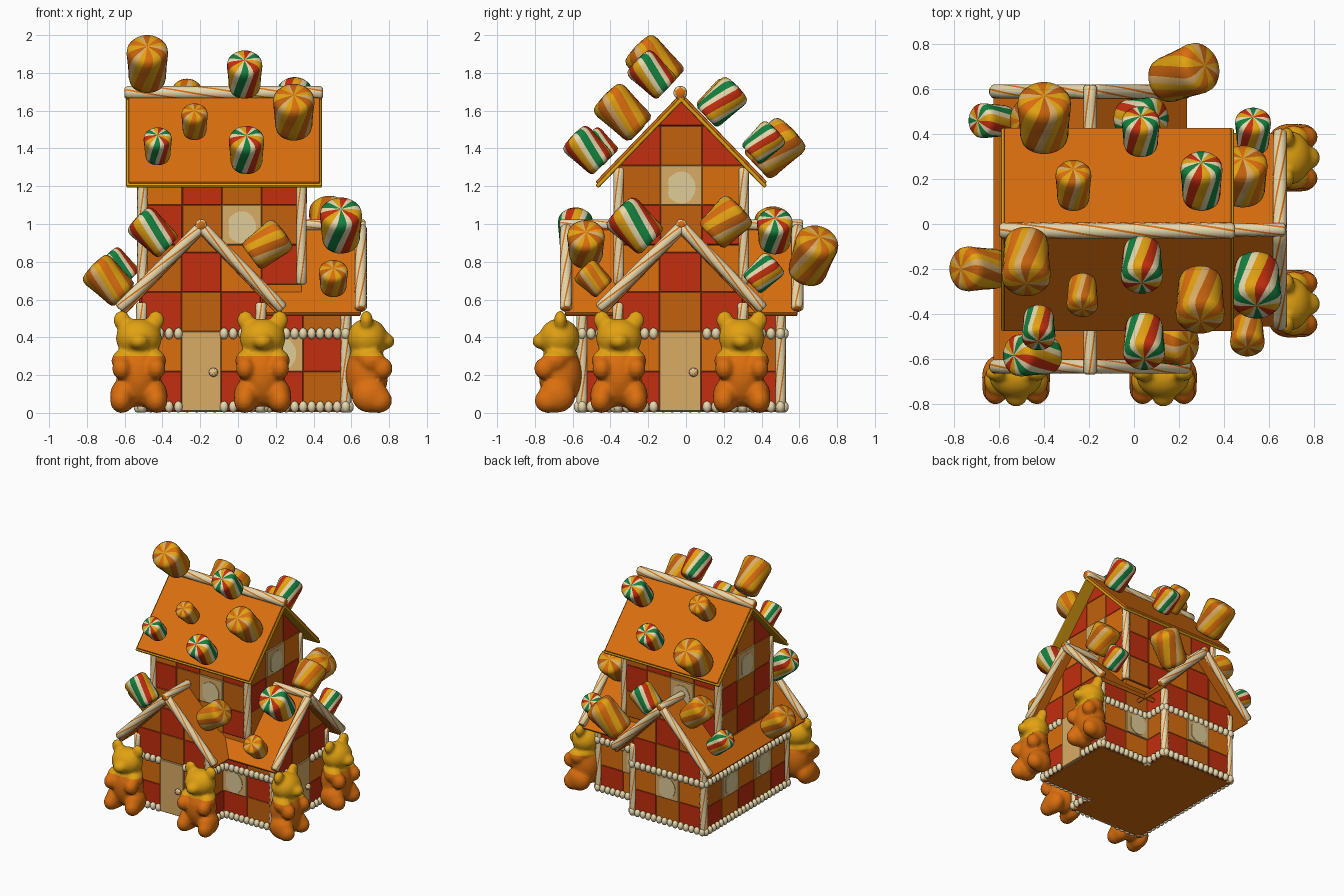
import bpy, bmesh, math, random
from mathutils import Vector, Matrix

if "Cube" in bpy.data.objects:
    bpy.data.objects.remove(bpy.data.objects["Cube"])

random.seed(4)
V = Vector
UP = V((0, 0, 1))

# Palette (sRGB 0-255 converted to linear)
COLS = [("red", 194, 46, 14), ("orange", 218, 110, 14), ("brown_orange", 194, 97, 14),
        ("gold", 226, 162, 18), ("tan", 217, 172, 102), ("cream", 230, 215, 172),
        ("green", 20, 128, 62), ("pale_tan", 224, 204, 152)]
RED, ORANGE, BROWN, GOLD, TAN, CREAM, GREEN, PALE = range(8)
lin = lambda c: (c / 255 / 12.92) if c < 11 else ((c / 255 + .055) / 1.055) ** 2.4
MATS = []
for n, r, g, b in COLS:
    m = bpy.data.materials.new(n)
    m.diffuse_color = (lin(r), lin(g), lin(b), 1)
    m.use_nodes = True
    m.node_tree.nodes["Principled BSDF"].inputs["Base Color"].default_value = m.diffuse_color
    MATS.append(m)


def finish(name, bm, smooth=False):
    bmesh.ops.recalc_face_normals(bm, faces=bm.faces)
    for f in bm.faces:
        f.smooth = smooth
    me = bpy.data.meshes.new(name)
    bm.to_mesh(me)
    bm.free()
    for m in MATS:
        me.materials.append(m)
    ob = bpy.data.objects.new(name, me)
    bpy.context.collection.objects.link(ob)
    return ob


def loft(bm, loops, mat, close=False):
    rows = [[bm.verts.new(p) for p in l] for l in loops]
    n = len(rows[0])
    fs = [bm.faces.new((a[k], a[(k + 1) % n], b[(k + 1) % n], b[k]))
          for a, b in zip(rows, rows[1:]) for k in range(n)]
    fs.append(bm.faces.new(rows[-1]))
    if close:
        fs.append(bm.faces.new(rows[0][::-1]))
    for f in fs:
        f.material_index = mat


def lathe(name, p, d, prof, n, rule, twist=0):
    """Spin a (radius, height) profile about direction d; rule(ring, seg) gives the colour."""
    bm = bmesh.new()
    q = V(d).to_track_quat('Z', 'Y')
    rows = []
    for r, h in prof:
        rows.append([bm.verts.new(V(p) + q @ V((r * math.cos(a), r * math.sin(a), h)))
                     for a in [2 * math.pi * k / n + twist * h for k in range(n)]])
    for i, (a, b) in enumerate(zip(rows, rows[1:])):
        for k in range(n):
            f = bm.faces.new((a[k], a[(k + 1) % n], b[(k + 1) % n], b[k]))
            f.material_index = rule(i, k)
    bmesh.ops.remove_doubles(bm, verts=bm.verts, dist=1e-5)
    return finish(name, bm, True)


def stick(name, a, b, r=.032):
    """Twisted candy stick from a to b"""
    a, b = V(a), V(b)
    L = (b - a).length
    k = max(3, int(L / .06))
    prof = [(0, 0), (.7 * r, 0)] + [(r, .4 * r + (L - .8 * r) * i / k) for i in range(k + 1)] + [(.7 * r, L), (0, L)]
    lathe(name, a, b - a, prof, 25, lambda i, j: ORANGE if j % 5 == 0 or i in (0, k + 3) else CREAM, 5)


FRUIT = (GREEN, CREAM, RED, GOLD, CREAM)
CARAMEL = (ORANGE, GOLD, BROWN, TAN, GOLD)


def candy(name, c, d, r, L, pal):
    """Fat striped roof candy centred at c, standing along d"""
    prof = [(x * r, (z - .5) * L) for x, z in ((0, 0), (.7, 0), (.85, .05), (.9, .15), (.92, .35), (.96, .6),
                                               (1, .8), (.97, .9), (.85, .97), (.6, 1), (0, 1.02))]
    # coloured stripes are a little wider than the cream ones
    wide = [i for i, w in enumerate((3, 2, 3, 3, 2) if pal is FRUIT else (3, 3, 3, 2, 2)) for _ in range(w)]
    lathe(name, c, d, prof, 39, lambda i, k: pal[wide[k % 13]], 3)


# Walls: plates of square tiles, clipped under the roof
def wall(name, start, n, width, z0, top, par=0, gable=False, special={}):
    n = V(n)
    u = UP.cross(n)
    o = V((*start, 0))
    cols = max(1, round(width / .21))
    w = width / cols
    bm = bmesh.new()
    P = lambda a, z, t: o + u * a + UP * z + n * t
    for i in range(cols):
        for j in range(6):
            kind = special.get((i, j), "tile")
            a0, b0 = i * w, z0 + .21 * j
            if kind == "skip" or b0 > top:
                continue
            a1, b1 = a0 + w, b0 + (.42 if kind == "door" else .21)
            rect = lambda s, t: [P(a0 + s, b0 + s, t), P(a1 - s, b0 + s, t), P(a1 - s, b1 - s, t), P(a0 + s, b1 - s, t)]
            t = .014 if kind == "tile" else .024
            col = RED if (i + j + par) % 2 == 0 else random.choice((ORANGE, BROWN))
            loft(bm, [rect(0, 0), rect(0, t - .003), rect(.003, t)], col if kind == "tile" else TAN)
            if kind == "window":      # icing pane
                sp = lambda x: math.copysign(abs(x) ** .75, x)
                ring = lambda t: [P((a0 + a1) / 2 + .072 * sp(math.cos(g)) * (1 + .05 * math.cos(5 * g)),
                                    (b0 + b1) / 2 - .012 + .08 * sp(math.sin(g)) * (1 + .05 * math.cos(4 * g)), t)
                                  for g in [math.pi * k / 14 for k in range(28)]]
                loft(bm, [ring(.02), ring(.029)], PALE)
            if kind == "door":        # peppermint knob
                lathe(name + "_knob", P(a1 - .04, .215, .024), n, [(0, 0), (.02, 0), (.024, .01), (.018, .024), (0, .028)],
                      24, lambda i, k: ORANGE if k % 4 == 0 else CREAM)
    planes = [(P(width / 2, top, 0), u * s + UP) for s in (1, -1)] if gable else [(P(0, top, 0), UP)]
    for co, no in planes:
        bmesh.ops.bisect_plane(bm, geom=bm.verts[:] + bm.edges[:] + bm.faces[:], plane_co=co, plane_no=no, clear_outer=True)
    finish(name, bm)


S, N, E, W = (0, -1, 0), (0, 1, 0), (1, 0, 0), (-1, 0, 0)
X0, X1, X2 = -.51, .12, .57            # front wing x range, right wing end
Y0, Y1, Y2, Y3 = -.55, -.36, .30, .50  # front, right wing sides, back
DOOR = {(1, 0): "door", (1, 1): "skip"}
LOW = [("front_wall", (X0, Y0), S, X1 - X0, True, DOOR),
       ("front_inner_wall", (X1, Y0), E, Y1 - Y0, False, {}),
       ("right_wing_front_wall", (X1, Y1), S, X2 - X1, False, {(0, 1): "window"}),
       ("right_wall", (X2, Y1), E, Y2 - Y1, True, DOOR),
       ("right_wing_back_wall", (X2, Y2), N, X2 - X1, False, {(1, 1): "window"}),
       ("back_inner_wall", (X1, Y2), E, Y3 - Y2, False, {}),
       ("back_wall", (X1, Y3), N, X1 - X0, True, {(1, 1): "window"}),
       ("left_wall", (X0, Y3), W, Y3 - Y0, False, {(1, 1): "window", (3, 1): "window"})]
for nm, st, n, w, gab, sp in LOW:
    wall(nm, st, n, w, .01, .945 if gab else .61, 0, gab, sp)
    # icing beads along the base and above the ground floor
    bm = bmesh.new()
    u = UP.cross(V(n))
    k = round(w / .047)
    for z in (.032, .42):
        for i in range(k + 1):
            a = w * i / k
            if sp is DOOR and w / 3 - .01 < a < 2 * w / 3 + .01:
                continue
            M = Matrix.Translation(V((*st, z)) + u * a + V(n) * .02) @ Matrix.Diagonal((.024, .024, .031, 1))
            bmesh.ops.create_uvsphere(bm, u_segments=10, v_segments=6, radius=1, matrix=M)
    for f in bm.faces:
        f.material_index = CREAM
    finish(nm + "_icing_beads", bm, True)

UX0, UX1, UY0, UY1 = -.505, .335, -.355, .305
wall("upper_front_wall", (UX0, UY0), S, UX1 - UX0, .68, 1.31, 1, False, {(2, 1): "window"})
wall("upper_back_wall", (UX1, UY1), N, UX1 - UX0, .68, 1.31, 1, False, {(2, 1): "window"})
wall("upper_right_wall", (UX1, UY0), E, UY1 - UY0, .68, 1.655, 1, True, {(1, 2): "window"})
wall("upper_left_wall", (UX0, UY1), W, UY1 - UY0, .68, 1.655, 1, True, {(1, 2): "window"})


# Solid cores behind the tiles
def core(name, axis, c, h, l0, l1, z0, ze, za):
    pts = [(c - h, z0), (c + h, z0), (c + h, ze), (c, za), (c - h, ze)]
    bm = bmesh.new()
    loft(bm, [[V((l, s, z)) if axis == 'x' else V((s, l, z)) for s, z in pts] for l in (l0, l1)], ORANGE, True)
    finish(name, bm)


core("front_wing_core", 'y', -.195, .314, Y0, Y3, .005, .61, .94)
core("right_wing_core", 'x', -.03, .329, 0, X2, .005, .59, .92)
core("upper_core", 'x', -.025, .329, UX0, UX1, .6, 1.31, 1.65)


# Gable roofs: rounded slab halves, the upper ones on a gold border slab
def slab(name, axis, c, za, ang, s1, l0, l1, t0, t1, mat, s0=0.0):
    A, B = (V((1, 0, 0)), V((0, 1, 0))) if axis == 'x' else (V((0, 1, 0)), V((1, 0, 0)))
    for sg, side in ((-1, "a"), (1, "b")):
        d = B * sg * math.cos(ang) - UP * math.sin(ang)
        n = B * sg * math.sin(ang) + UP * math.cos(ang)
        bm = bmesh.new()
        loft(bm, [[B * c + UP * za + A * l + d * s + n * t for l, s in ((l0, s0), (l1, s0), (l1, s1), (l0, s1))]
                  for t in (t0, t1)], mat, True)
        ob = finish(name + "_" + side, bm)
        b = ob.modifiers.new("soft_edge", 'BEVEL')
        b.width, b.segments = .008, 2


ang = math.radians(46)
slab("upper_roof_border", 'x', -.025, 1.69, ang, .665, -.592, .445, -.032, -.01, GOLD)
slab("upper_roof", 'x', -.025, 1.69, ang, .652, -.58, .434, -.02, .003, ORANGE, .02)
slab("front_wing_roof", 'y', -.195, .98, ang, .625, -.64, .59, -.03, 0, ORANGE)
slab("right_wing_roof", 'x', -.025, .98, ang, .625, 0, .65, -.03, 0, ORANGE)

# Candy sticks: ridges, rakes and corner posts
stick("upper_ridge_stick", (-.6, -.03, 1.695), (.45, -.03, 1.695), .036)
stick("front_ridge_stick", (-.195, -.67, .995), (-.195, .62, .995), .03)
stick("right_ridge_stick", (.2, -.025, .995), (.675, -.025, .995), .03)
for s in (-1, 1):
    for nm, y in (("front", -.635), ("back", .59)):
        stick(nm + "_rake_stick", (-.195, y, .985), (-.195 + s * .435, y, .55))
    stick("right_rake_stick", (.65, -.025, .985), (.65, -.025 + s * .435, .55))
for x, y in ((X0, Y0), (X1, Y0), (X0, Y3), (X1, Y3), (X2, Y1), (X2, Y2)):
    stick("corner_post", (x, y, .003), (x, y, .585), .03)
for x in (UX0, UX1):
    for y in (UY0, UY1):
        stick("upper_corner_post", (x, y, .68 if x > 0 else .6), (x, y, 1.3), .029)

# Roof candies: centre, lean, radius, length, colours
F, B, R, L = (0, -.72, .69), (0, .72, .69), (.72, 0, .69), (-.72, 0, .69)
for c, d, r, l, p in (
        ((-.40, .47, 1.40), B, .12, .27, CARAMEL), ((-.27, .17, 1.655), B, .08, .2, CARAMEL),
        ((.03, .41, 1.43), B, .085, .19, FRUIT), ((.30, .19, 1.645), B, .094, .23, FRUIT),
        ((-.48, -.165, 1.845), F, .11, .27, CARAMEL), ((.035, -.18, 1.79), F, .094, .22, FRUIT),
        ((-.23, -.315, 1.54), F, .07, .17, CARAMEL), ((.295, -.335, 1.59), F, .11, .26, CARAMEL),
        ((.045, -.52, 1.39), F, .094, .22, FRUIT), ((-.425, -.46, 1.41), F, .075, .17, FRUIT),
        ((-.685, -.2, .7), L, .1, .23, CARAMEL), ((-.45, -.585, .955), L, .094, .23, FRUIT),
        ((.155, -.53, .89), (.8, 0, .6), .1, .22, CARAMEL), ((.545, -.27, .99), F, .112, .25, FRUIT),
        ((.505, -.49, .71), F, .077, .16, CARAMEL), ((.485, .21, 1.01), B, .11, .22, CARAMEL),
        ((.53, .41, .74), B, .08, .18, FRUIT), ((-.63, .46, .77), L, .078, .18, FRUIT),
        ((.03, .47, .96), R, .095, .2, FRUIT), ((-.42, .46, .96), L, .1, .22, CARAMEL),
        ((.22, .67, .83), (.65, .25, .7), .115, .28, CARAMEL)):
    candy("roof_candy", c, d, r, l, p)

# Gummy bears: ellipsoids melted together, gold head over an orange body
bm = bmesh.new()
parts = [((0, 0, .2), (.12, .115, .17)), ((0, -.005, .395), (.122, .108, .105)), ((0, -.09, .38), (.055, .06, .046)),
         ((0, 0, .3), (.125, .09, .06))]
for s in (-1, 1):
    parts += [((s * .09, 0, .49), (.046, .035, .052)), ((s * .085, -.03, .275), (.06, .07, .06)),
              ((s * .092, -.085, .235), (.05, .055, .058)), ((s * .085, -.02, .09), (.068, .1, .09)),
              ((s * .094, -.065, .065), (.058, .072, .066))]
for c, r in parts:
    bmesh.ops.create_uvsphere(bm, u_segments=24, v_segments=14, radius=1,
                              matrix=Matrix.Translation(c) @ Matrix.Diagonal((*r, 1)))
src = finish("bear_blank", bm, True)
md = src.modifiers.new("melt", 'REMESH')
md.mode, md.voxel_size = 'VOXEL', .012
sm = src.modifiers.new("soften", 'SMOOTH')
sm.factor, sm.iterations = .5, 6
body = bpy.data.meshes.new_from_object(src.evaluated_get(bpy.context.evaluated_depsgraph_get()))
bpy.data.objects.remove(src)
for x, y, yaw in ((-.525, -.665, 0), (.13, -.665, 0), (.68, -.355, math.pi / 2), (.68, .295, math.pi / 2)):
    bm = bmesh.new()
    bm.from_mesh(body)
    bmesh.ops.bisect_plane(bm, geom=bm.verts[:] + bm.edges[:] + bm.faces[:], plane_co=(0, 0, .3), plane_no=UP)
    for f in bm.faces:
        f.material_index = GOLD if f.calc_center_median().z > .3 else ORANGE
    bm.transform(Matrix.Translation((x, y, 0)) @ Matrix.Rotation(yaw, 4, 'Z'))
    finish("gummy_bear", bm, True)
